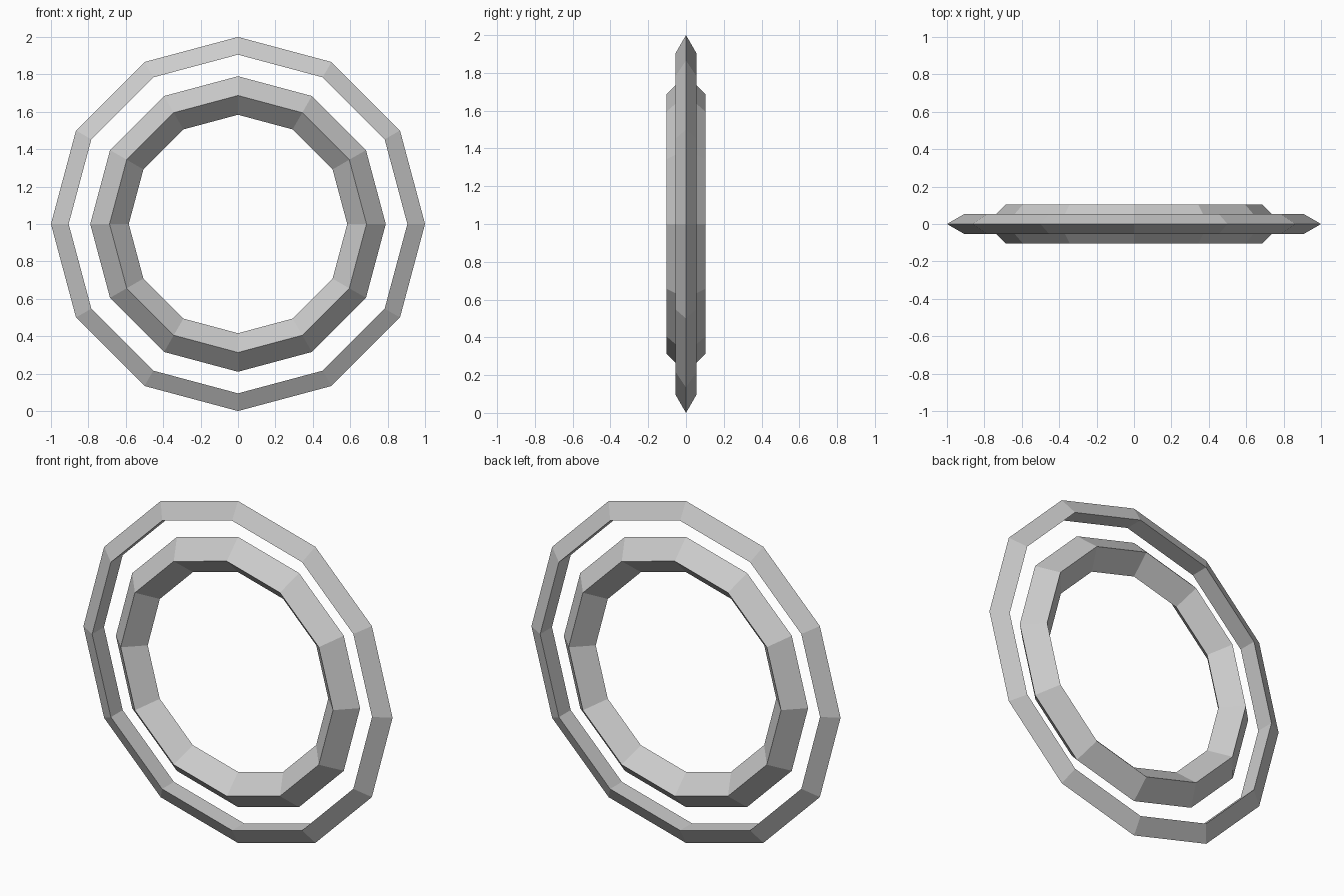
import bpy
from math import pi

if "Cube" in bpy.data.objects:
    bpy.data.objects.remove(bpy.data.objects["Cube"])


def ring(name, major, minor, sides):
    # Upright 12-sided ring; section vertex points outwards
    bpy.ops.mesh.primitive_torus_add(
        major_radius=major, minor_radius=minor,
        major_segments=12, minor_segments=sides,
        location=(0, 0, 1), rotation=(pi / 2, 0, 0))
    obj = bpy.context.object
    obj.name = name
    bpy.ops.object.shade_flat()
    return obj


# Thin outer ring with triangular section
ring("outer_ring", 0.937, 0.063, 3)

# Thicker inner ring with diamond section
ring("inner_ring", 0.687, 0.103, 4)
